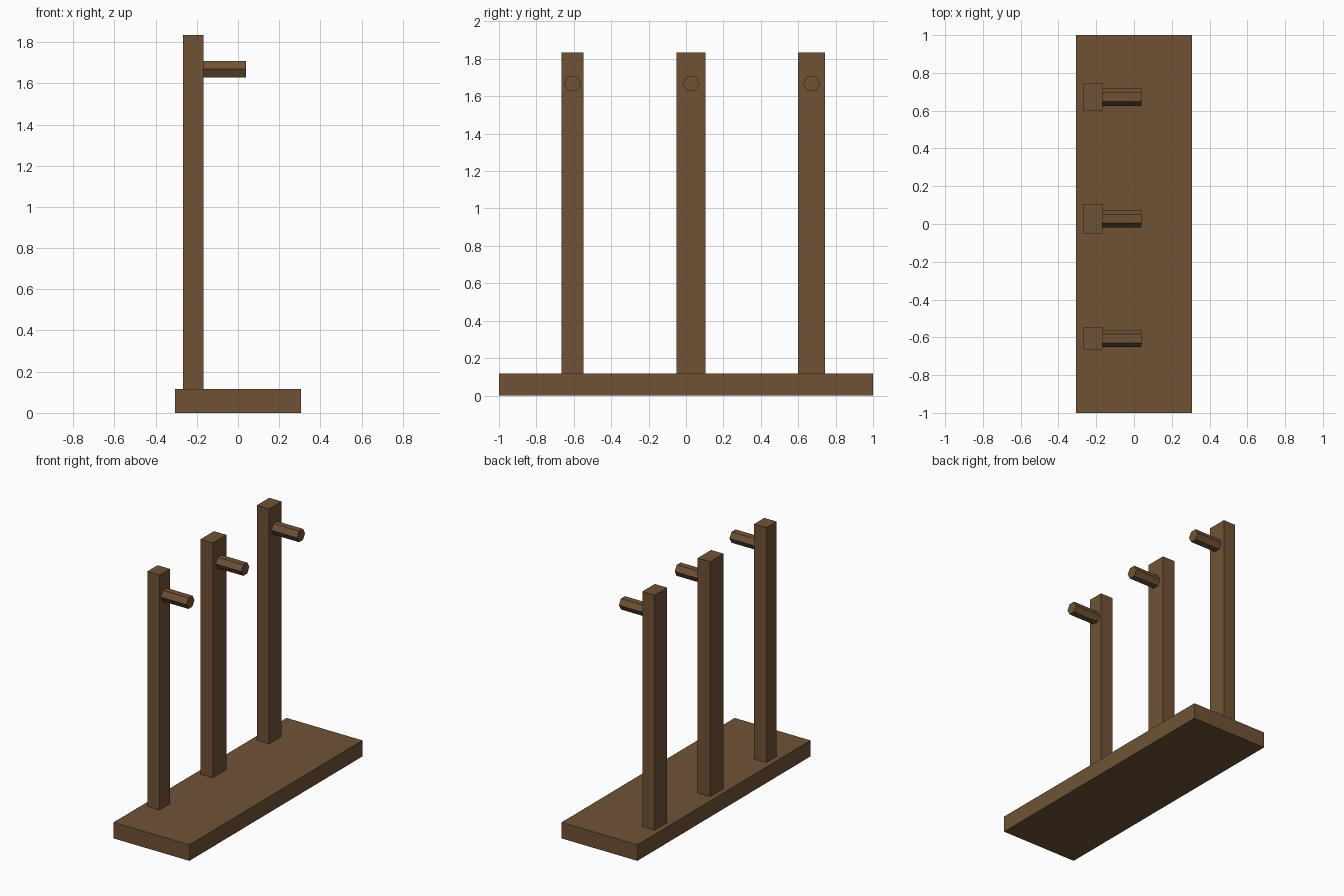
import bpy, math

if "Cube" in bpy.data.objects:
    bpy.data.objects.remove(bpy.data.objects["Cube"])

wood = bpy.data.materials.new("brown wood")
wood.diffuse_color = (0.16, 0.086, 0.036, 1)
wood.use_nodes = True
wood.node_tree.nodes["Principled BSDF"].inputs["Base Color"].default_value = wood.diffuse_color


def box(name, lo, hi):
    bpy.ops.mesh.primitive_cube_add(
        size=1, location=[(a + b) / 2 for a, b in zip(lo, hi)])
    ob = bpy.context.object
    ob.name = name
    ob.scale = [b - a for a, b in zip(lo, hi)]
    bpy.ops.object.transform_apply(location=False, rotation=False, scale=True)
    ob.data.materials.append(wood)


def peg(name, x0, x1, y, z, radius):
    # hexagonal rod along x, corners pointing to +-y
    bpy.ops.mesh.primitive_cylinder_add(
        vertices=6, radius=radius, depth=x1 - x0,
        location=((x0 + x1) / 2, y, z), rotation=(0, math.pi / 2, 0))
    ob = bpy.context.object
    ob.name = name
    ob.data.materials.append(wood)


# base board
box("base", (-0.307, -1, 0), (0.307, 1, 0.117))

# uneven posts, each with a peg near the top
for i, (y0, y1) in enumerate([(-0.665, -0.547), (-0.05, 0.105), (0.60, 0.744)], 1):
    box(f"post_{i}", (-0.268, y0, 0.117), (-0.168, y1, 1.835))
    peg(f"peg_{i}", -0.168, 0.04, (y0 + y1) / 2, 1.669, 0.046)
